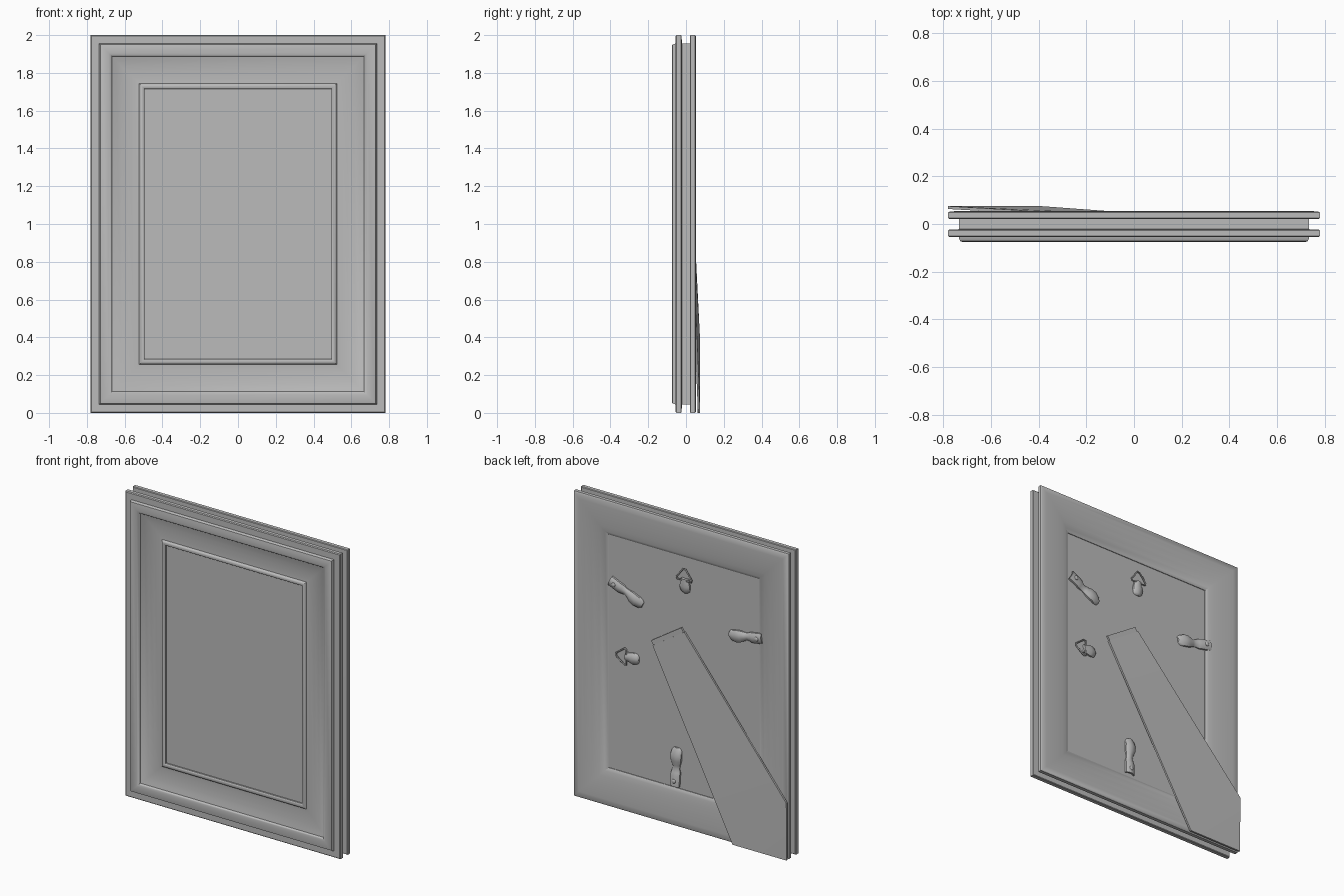
import bpy, bmesh, math

if "Cube" in bpy.data.objects:
    bpy.data.objects.remove(bpy.data.objects["Cube"])

W, H = 0.78, 2.0
grey = bpy.data.materials.new("mid_grey")
grey.diffuse_color = (0.5, 0.5, 0.5, 1)
grey.use_nodes = True
grey.node_tree.nodes["Principled BSDF"].inputs["Base Color"].default_value = grey.diffuse_color


def finish(bm, name, angle=35):
    bmesh.ops.recalc_face_normals(bm, faces=bm.faces)
    me = bpy.data.meshes.new(name)
    bm.to_mesh(me)
    bm.free()
    ob = bpy.data.objects.new(name, me)
    bpy.context.collection.objects.link(ob)
    me.materials.append(grey)
    bpy.ops.object.select_all(action='DESELECT')
    ob.select_set(True)
    bpy.context.view_layer.objects.active = ob
    bpy.ops.object.shade_smooth_by_angle(angle=math.radians(angle))
    return ob


def loft(bm, rings, closed):
    n = len(rings[0])
    vs = [[bm.verts.new(p) for p in r] for r in rings]
    m = len(vs)
    for i in range(m if closed else m - 1):
        a, b = vs[i], vs[(i + 1) % m]
        for j in range(n):
            k = (j + 1) % n
            bm.faces.new((a[j], a[k], b[k], b[j]))
    if not closed:
        bm.faces.new(vs[0])
        bm.faces.new(vs[-1])


# moulding: (inset from outer edge, depth), mitred at the four corners
profile = [
    (0.0, -0.027), (0.0, -0.050), (0.005, -0.055), (0.045, -0.055),
    (0.047, -0.065), (0.051, -0.072), (0.060, -0.075), (0.095, -0.074),
    (0.107, -0.071), (0.112, -0.066), (0.114, -0.057),
    (0.135, -0.049), (0.165, -0.042), (0.20, -0.038), (0.235, -0.037),
    (0.255, -0.039), (0.260, -0.047), (0.268, -0.051), (0.278, -0.050),
    (0.285, -0.044), (0.285, -0.020),
    (0.235, 0.0), (0.235, 0.022), (0.215, 0.033), (0.18, 0.042),
    (0.13, 0.049), (0.08, 0.053), (0.04, 0.054), (0.008, 0.053),
    (0.0, 0.048), (0.0, 0.025), (0.004, 0.021),
    (0.045, 0.020), (0.045, -0.022), (0.004, -0.023)]
bm = bmesh.new()
rings = []
for sx, top in ((-1, 0), (1, 0), (1, 1), (-1, 1)):
    rings.append([(sx * (W - w), y, H - w if top else w) for w, y in profile])
loft(bm, rings, True)
finish(bm, "frame_moulding")


def box(name, x, z, hx, hz, y0, y1, ang=0):
    bm = bmesh.new()
    c, s = math.cos(ang), math.sin(ang)
    loft(bm, [[(x + a * hx * c - b * hz * s, y, z + a * hx * s + b * hz * c)
               for a, b in ((-1, -1), (1, -1), (1, 1), (-1, 1))]
              for y in (y0, y1)], False)
    return finish(bm, name)


# glass and backing board
box("glass", 0, 1, 0.51, 0.725, -0.034, -0.026)
box("backing_board", 0, 1, 0.56, 0.78, -0.02, 0.018)

# folding easel leg: sloping blade with a corner-cut foot
outline = [(0.222, 1.126, 0.030), (-0.008, 1.275, 0.030), (-0.78, 0.376, 0.075),
           (-0.78, 0.0, 0.074), (-0.39, 0.0, 0.075)]
bm = bmesh.new()
front = [bm.verts.new((x, y, z)) for x, z, y in outline]
rear = [bm.verts.new((x, y - 0.012, z)) for x, z, y in outline]
for v in (front, rear):
    bm.faces.new((v[0], v[1], v[2], v[4]))
    bm.faces.new((v[2], v[3], v[4]))
for i in range(5):
    j = (i + 1) % 5
    bm.faces.new((front[i], front[j], rear[j], rear[i]))
finish(bm, "easel_leg")
box("leg_hinge", 0.112, 1.208, 0.13, 0.022, 0.015, 0.029, math.radians(-33))


def strip(name, x, z, ang, sections, thick=0.012, dome=0.012):
    """Domed metal strip; sections are (distance, half width, height)."""
    bm = bmesh.new()
    c, s = math.cos(ang), math.sin(ang)
    rings = []
    for t, hw, h in sections:
        pts = [(k, h - dome * k * k) for k in (-1, -0.7, -0.35, 0, 0.35, 0.7, 1)]
        loop = pts + [(k, y - thick) for k, y in reversed(pts)]
        rings.append([(x + t * c - k * hw * s, y, z + t * s + k * hw * c)
                      for k, y in loop])
    loft(bm, rings, False)
    return finish(bm, name, 50)


def screw(name, x, z, y, r):
    bpy.ops.mesh.primitive_uv_sphere_add(segments=12, ring_count=6, radius=r,
                                         location=(x, y, z))
    ob = bpy.context.object
    ob.name = name
    ob.scale = (1, 0.5, 1)
    ob.data.materials.append(grey)
    bpy.ops.object.shade_smooth()


# turn clips that hold the board: (inner end x, z, angle)
clip = [(0, 0.020, 0.030), (0.015, 0.033, 0.036), (0.05, 0.038, 0.046),
        (0.085, 0.036, 0.044), (0.115, 0.027, 0.036), (0.135, 0.024, 0.034),
        (0.16, 0.031, 0.040), (0.18, 0.033, 0.046), (0.25, 0.033, 0.048)]
for i, (x, z, a) in enumerate(((0.30, 1.366, 25), (-0.33, 1.34, 170), (0.05, 0.50, -88))):
    a = math.radians(a)
    strip(f"turn_clip_{i + 1}", x, z, a, clip)
    screw(f"clip_screw_{i + 1}", x + 0.215 * math.cos(a), z + 0.215 * math.sin(a),
          0.046, 0.014)

# hanging rings: strap plus triangular wire loop
strap = [(0, 0.018, 0.028), (0.012, 0.032, 0.036), (0.045, 0.037, 0.042),
         (0.07, 0.030, 0.040), (0.095, 0.026, 0.040)]
for i, (x, z, a) in enumerate(((-0.01, 1.53, 90), (0.325, 1.0, 0))):
    a = math.radians(a)
    c, s = math.cos(a), math.sin(a)
    strip(f"hanger_strap_{i + 1}", x, z, a, strap, thick=0.018)
    cu = bpy.data.curves.new(f"hanger_ring_{i + 1}", 'CURVE')
    cu.dimensions = '3D'
    cu.bevel_depth = 0.005
    cu.bevel_resolution = 2
    sp = cu.splines.new('POLY')
    loop = [(0.085, -0.05), (0.085, 0.05), (0.098, 0.055), (0.158, 0.01),
            (0.158, -0.01), (0.098, -0.055)]
    sp.points.add(len(loop) - 1)
    for p, (t, k) in zip(sp.points, loop):
        p.co = (x + t * c - k * s, 0.032, z + t * s + k * c, 1)
    sp.use_cyclic_u = True
    cu.materials.append(grey)
    bpy.context.collection.objects.link(bpy.data.objects.new(cu.name, cu))
